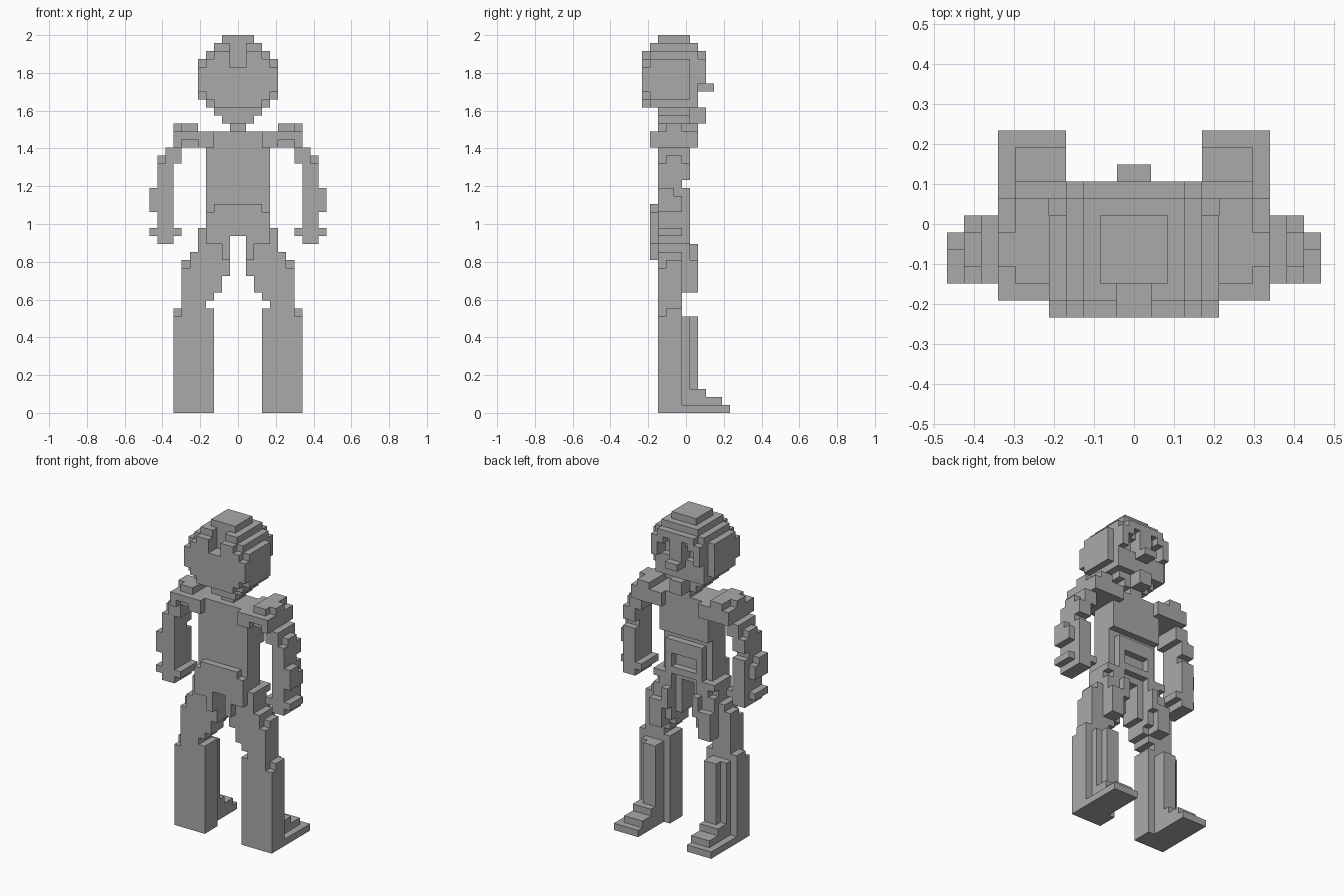
import bpy
import bmesh
from itertools import product
from mathutils import Vector

cube = bpy.data.objects.get("Cube")
if cube:
    bpy.data.objects.remove(cube, do_unlink=True)

UNIT = 2 / 47            # edge of one block
DEPTH_CENTRE = 5.5       # depth rows run from zero to eleven

grey = bpy.data.materials.new("plain grey")
grey.use_nodes = True
grey.diffuse_color = (0.4, 0.4, 0.4, 1)
grey.node_tree.nodes["Principled BSDF"].inputs["Base Color"].default_value = grey.diffuse_color


def block(x, y, z):
    """Unit cells inside a box given by three ranges."""
    return set(product(range(*x), range(*y), range(*z)))


def mirrored(cells):
    return {(-1 - x, y, z) for x, y, z in cells}


def wide(half, y, z):
    """Box centred on the middle of the body."""
    return block((-half, half), y, z)


def both(x, y, z):
    """Box repeated on the two sides."""
    cells = block(x, y, z)
    return cells | mirrored(cells)


# head: rounded skull, stepped in every direction
head = wide(5, (1, 6), (39, 44)) | wide(5, (0, 6), (40, 43))
head |= wide(4, (0, 6), (39, 44)) | wide(4, (1, 7), (38, 45))
head |= wide(3, (0, 6), (38, 45)) | wide(3, (1, 7), (38, 46))
head |= wide(2, (2, 6), (46, 47))
head -= wide(1, (0, 2), (43, 47))

# jaw and beard
head |= wide(3, (2, 6), (37, 38)) | wide(2, (2, 6), (36, 37))
head |= wide(1, (6, 8), (36, 38))

# fringe arch, eye hollows, nose
head |= both((3, 4), (6, 8), (41, 44)) | both((2, 3), (6, 8), (43, 45))
head |= wide(2, (6, 8), (44, 45)) | wide(1, (6, 8), (41, 44))
head -= both((1, 3), (6, 8), (41, 43))
head |= wide(1, (6, 9), (40, 41))

neck = wide(1, (3, 6), (35, 36))

# torso: waist, chest, framed lower panel
torso = wide(4, (2, 5), (22, 35)) | wide(4, (2, 6), (29, 35))
torso |= wide(3, (5, 6), (23, 28))
torso -= wide(2, (5, 6), (24, 26))

# pelvis plate with a gap between the legs
pelvis = wide(3, (1, 2), (25, 26)) | wide(4, (1, 2), (21, 25))
pelvis |= wide(2, (1, 4), (19, 22))
pelvis -= wide(1, (1, 4), (19, 22))

# shoulder with a raised pad
shoulder = block((3, 8), (1, 7), (33, 35))
shoulder -= block((5, 7), (1, 2), (33, 34))
shoulder |= block((5, 7), (2, 7), (35, 36))
shoulder |= block((7, 8), (3, 5), (35, 36))

# arm with elbow bulge
arm = block((7, 9), (2, 6), (32, 33)) | block((7, 9), (2, 6), (31, 32))
arm |= block((9, 10), (3, 5), (31, 32))
arm |= block((8, 10), (2, 6), (29, 31)) | block((8, 10), (2, 5), (28, 29))
arm |= block((8, 10), (2, 6), (23, 28))
arm |= block((10, 11), (2, 5), (25, 27)) | block((10, 11), (2, 4), (27, 28))

# hand
hand = block((7, 10), (2, 6), (22, 23)) | block((10, 11), (2, 5), (22, 23))
hand |= block((8, 10), (2, 6), (21, 22))

# thigh steps outwards on its way down
thigh = block((4, 5), (2, 6), (22, 23)) | block((1, 5), (2, 5), (17, 22))
thigh |= block((5, 6), (2, 5), (17, 20)) | block((6, 7), (3, 5), (18, 19))
thigh |= block((2, 7), (2, 5), (15, 18)) | block((3, 7), (2, 5), (14, 15))
thigh |= block((4, 7), (2, 5), (13, 14))

# pouch and strap hanging against the thigh
pouch = block((2, 4), (5, 6), (17, 23)) | block((2, 5), (5, 6), (16, 21))
pouch |= block((3, 5), (5, 7), (15, 19)) | block((2, 3), (6, 7), (18, 21))

# lower leg with shin ridge
shin = block((3, 8), (2, 5), (0, 13)) - block((7, 8), (2, 3), (12, 13))
shin |= block((4, 7), (5, 6), (2, 12)) | block((4, 6), (6, 7), (2, 12))

# stepped foot
foot = block((4, 8), (5, 11), (0, 1)) | block((4, 7), (5, 10), (1, 2))
foot |= block((4, 7), (5, 8), (2, 3))

parts = {"head": head, "neck": neck, "torso": torso, "pelvis": pelvis}
limbs = {"shoulder": shoulder, "arm": arm, "hand": hand, "thigh": thigh,
         "pouch": pouch, "lower_leg": shin, "foot": foot}
for name, cells in limbs.items():
    parts["left_" + name] = cells
    parts["right_" + name] = mirrored(cells)

solid = set().union(*parts.values())


def build(name, cells):
    """Skin the cells with outer faces only and merge flat areas."""
    bm = bmesh.new()
    corners = {}

    def corner(point):
        if point not in corners:
            x, y, z = point
            corners[point] = bm.verts.new(Vector((x, y - DEPTH_CENTRE, z)) * UNIT)
        return corners[point]

    for cell in sorted(cells):
        for axis, side in product(range(3), (0, 1)):
            beside = list(cell)
            beside[axis] += 2 * side - 1
            if tuple(beside) in solid:
                continue
            ring = []
            for a, b in ((0, 0), (1, 0), (1, 1), (0, 1)):
                point = list(cell)
                point[axis] += side
                point[(axis + 1) % 3] += a
                point[(axis + 2) % 3] += b
                ring.append(corner(tuple(point)))
            bm.faces.new(ring if side else ring[::-1])

    bmesh.ops.dissolve_limit(bm, angle_limit=0.01, verts=bm.verts, edges=bm.edges)
    mesh = bpy.data.meshes.new(name)
    bm.to_mesh(mesh)
    bm.free()
    mesh.materials.append(grey)
    obj = bpy.data.objects.new(name, mesh)
    bpy.context.collection.objects.link(obj)


for part_name, part_cells in parts.items():
    build(part_name, part_cells)
